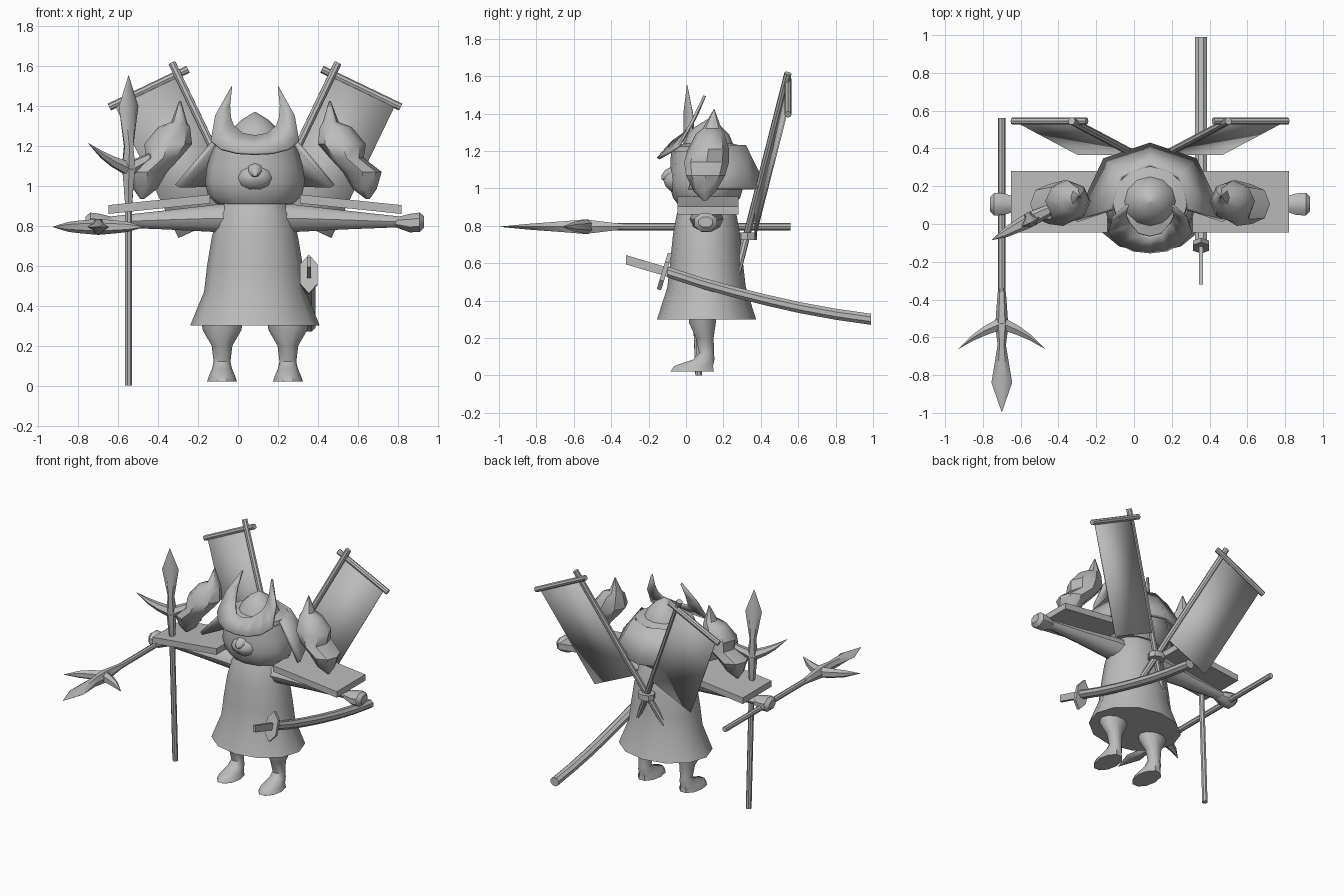
import bpy, bmesh
from math import sin, cos, pi, radians, sqrt
from mathutils import Vector, Matrix

if "Cube" in bpy.data.objects:
    bpy.data.objects.remove(bpy.data.objects["Cube"], do_unlink=True)

grey = bpy.data.materials.new("plain_grey")
grey.use_nodes = True
grey.diffuse_color = (0.5, 0.5, 0.5, 1)
grey.node_tree.nodes["Principled BSDF"].inputs["Base Color"].default_value = grey.diffuse_color

CX, CY = 0.085, 0.11   # centre of the figure
SIDES = (("left", 1), ("right", -1))
parts = []


def finish(name, bm, thick=0):
    bmesh.ops.remove_doubles(bm, verts=bm.verts, dist=0.0005)
    bmesh.ops.recalc_face_normals(bm, faces=bm.faces)
    mesh = bpy.data.meshes.new(name)
    bm.to_mesh(mesh)
    bm.free()
    mesh.materials.append(grey)
    obj = bpy.data.objects.new(name, mesh)
    bpy.context.collection.objects.link(obj)
    if thick:
        mod = obj.modifiers.new("thickness", "SOLIDIFY")
        mod.thickness, mod.offset = thick, 0
    parts.append(obj)
    return obj


def strip(bm, rows, closed=False):
    """Skin quads between neighbouring rows of vertices."""
    n = len(rows[0])
    for r, s in zip(rows, rows[1:]):
        for i in range(n if closed else n - 1):
            j = (i + 1) % n
            bm.faces.new((r[i], r[j], s[j], s[i]))


def loft(name, sections, n=10, axis="Z", phase=0.0):
    """Skin ellipses (x, y, z, half_a, half_b) set square to an axis."""
    bm = bmesh.new()
    rows = []
    for x, y, z, a, b in sections:
        a, b = max(a, 0.001), max(b, 0.001)
        row = []
        for i in range(n):
            t = phase + 2 * pi * i / n
            u, v = a * cos(t), b * sin(t)
            off = {"X": (0, u, v), "Y": (u, 0, v), "Z": (u, v, 0)}[axis]
            row.append(bm.verts.new(Vector((x, y, z)) + Vector(off)))
        rows.append(row)
    strip(bm, rows, True)
    bm.faces.new(rows[0])
    bm.faces.new(rows[-1])
    return finish(name, bm)


def rod(name, p, q, r, n=8):
    p, q = Vector(p), Vector(q)
    d = q - p
    bm = bmesh.new()
    m = Matrix.Translation((p + q) / 2) @ d.to_track_quat("Z", "Y").to_matrix().to_4x4()
    bmesh.ops.create_cone(bm, cap_ends=True, segments=n, radius1=r, radius2=r,
                          depth=d.length, matrix=m)
    return finish(name, bm)


def sheet(name, rows, thick):
    bm = bmesh.new()
    strip(bm, [[bm.verts.new(p) for p in row] for row in rows])
    return finish(name, bm, thick)


def mirrored(half):
    """Full row from a half row that starts on the centre line."""
    return ([(CX - x, y, z) for x, y, z in half[:0:-1]]
            + [(CX + x, y, z) for x, y, z in half])


# Robe with a flared hem
loft("robe", [(CX, CY, z, a, b) for z, a, b in (
    (0.30, 0.325, 0.265), (0.47, 0.255, 0.21), (0.6, 0.24, 0.195),
    (0.75, 0.215, 0.18), (0.86, 0.185, 0.16), (0.93, 0.15, 0.13))], 12)

# Head, muzzle and nose
loft("head", [(CX, CY, z, a, b) for z, a, b in (
    (0.91, 0.19, 0.15), (0.95, 0.235, 0.18), (1.02, 0.25, 0.2),
    (1.1, 0.24, 0.195), (1.2, 0.21, 0.19))], 12)
loft("muzzle", [(CX, y, 1.04, a, b) for y, a, b in (
    (-0.03, 0.1, 0.08), (-0.085, 0.08, 0.055), (-0.11, 0.045, 0.03), (-0.12, 0, 0))], 10, "Y")
loft("nose", [(CX, y, z, a, a) for y, z, a in (
    (-0.06, 1.08, 0.045), (-0.11, 1.07, 0.03), (-0.13, 1.06, 0.012))], 8, "Y")

# Helmet dome, neck guard and horned crest
loft("helmet", [(CX, 0.12, z, a, b) for z, a, b in (
    (1.15, 0.215, 0.2), (1.225, 0.2, 0.185), (1.24, 0.135, 0.13),
    (1.29, 0.11, 0.11), (1.33, 0.07, 0.07), (1.37, 0.005, 0.005))], 12)
sheet("neck_guard", [
    mirrored([(0, 0.31, 1.225), (0.15, 0.25, 1.225), (0.2, 0.08, 1.225)]),
    mirrored([(0, 0.42, 1.0), (0.24, 0.34, 1.0), (0.39, 0.015, 1.0)])], 0.025)
sheet("horned_crest", [
    mirrored([(0, -0.15, 1.16), (0.09, -0.14, 1.165), (0.17, -0.1, 1.185),
              (0.22, -0.04, 1.225), (0.2, 0.03, 1.35), (0.12, 0.1, 1.495)]),
    mirrored([(0, -0.07, 1.25), (0.06, -0.055, 1.26), (0.105, 0.0, 1.3),
              (0.12, 0.03, 1.34), (0.125, 0.06, 1.4), (0.115, 0.1, 1.495)])], 0.015)

for side, s in SIDES:
    # Arms and hands
    loft(side + "_arm", [(CX + s * d, CY, z, a, b) for d, z, a, b in (
        (0.05, 0.83, 0.1, 0.085), (0.2, 0.838, 0.085, 0.072),
        (0.45, 0.83, 0.06, 0.05), (0.73, 0.82, 0.04, 0.028))], 10, "X")
    loft(side + "_hand", [(CX + s * d, 0.105, z, a, b) for d, z, a, b in (
        (0.7, 0.818, 0.035, 0.025), (0.775, 0.814, 0.062, 0.05),
        (0.825, 0.818, 0.065, 0.053), (0.848, 0.82, 0.04, 0.03))], 8, "X", pi / 8)

    # Legs and feet
    loft(side + "_leg", [(CX + s * 0.165, y, z, a, b) for y, z, a, b in (
        (0.09, 0.36, 0.105, 0.08), (0.088, 0.28, 0.098, 0.075), (0.1, 0.2, 0.052, 0.05),
        (0.11, 0.12, 0.042, 0.042), (0.095, 0.085, 0.05, 0.06),
        (0.04, 0.05, 0.065, 0.11), (0.033, 0.02, 0.075, 0.122))], 10)

    # Sloping shoulder plates
    loft(side + "_shoulder_plate", [
        (CX + s * d, 0.118, z, 0.163 * sqrt(2), 0.022 * sqrt(2))
        for d, z in ((0.225, 0.935), (0.735, 0.882))], 4, "X", pi / 4)

    # Flame ornaments on the shoulders: near edge, far edge, height, depth
    loft(side + "_flame", [
        (CX + s * ((p + q) / 2 - CX), y, z, (q - p) / 2, d) for p, q, y, z, d in (
            (0.64, 0.66, 0.1, 0.935, 0.01), (0.575, 0.695, 0.1, 0.985, 0.06),
            (0.525, 0.72, 0.105, 1.07, 0.105), (0.46, 0.63, 0.11, 1.14, 0.12),
            (0.4, 0.64, 0.12, 1.21, 0.11), (0.41, 0.57, 0.13, 1.295, 0.075),
            (0.425, 0.505, 0.14, 1.32, 0.05), (0.455, 0.465, 0.15, 1.425, 0))], 8)

    # Back banners: pole, crossbar and cloth
    def at(x, y, z):
        return Vector((CX + s * (x - CX), y, z))
    fall = Vector((s * -0.48, -0.2545, -1))
    top = at(0.5, 0.545, 1.615)
    rod(side + "_banner_pole", top, top + fall * 1.12, 0.02)
    rod(side + "_banner_bar", at(0.42, 0.545, 1.585), at(0.815, 0.545, 1.395), 0.019)
    corners = [at(0.475, 0.54, 1.555), at(0.79, 0.54, 1.41)]
    sheet(side + "_banner_cloth", [corners, [c + fall * 0.67 for c in corners]], 0.008)

# Clip holding the crossed poles
loft("pole_clip", [(CX, 0.33, z, 0.06, 0.05) for z in (0.725, 0.765)], 8)

# Sword: sheath, hand guard and grip
SX = 0.355
loft("sheath", [(SX, y, z, 0.035, 0.032) for y, z in (
    (-0.1, 0.553), (0.08, 0.495), (0.26, 0.445), (0.44, 0.4),
    (0.61, 0.362), (0.8, 0.327), (0.99, 0.3))], 8, "Y", pi / 8)
loft("sword_grip", [(SX, y, z, 0.014, 0.035) for y, z in (
    (-0.32, 0.618), (-0.1, 0.553))], 4, "Y", pi / 4)
guard = loft("sword_guard", [(0, y, 0, 0.05, 0.102) for y in (-0.012, 0.012)], 6, "Y", pi / 2)
guard.location = (SX, -0.115, 0.556)
guard.rotation_euler.x = radians(-17)


def spear(name, matrix):
    """Three-pointed spear standing along its local z."""
    pieces = [
        rod(name + "_shaft", (0, 0, 0), (0, 0, 1.0), 0.019),
        loft(name + "_blade", [(0, 0, z, a, b) for z, a, b in (
            (0.9, 0.019, 0.019), (0.95, 0.024, 0.024), (1.1, 0.035, 0.045),
            (1.2, 0.022, 0.035), (1.4, 0.055, 0.018), (1.555, 0, 0))], 6)]
    for side, s in SIDES:
        pieces.append(loft(name + "_" + side + "_prong", [
            (s * x, 0, z, a, b) for x, z, a, b in (
                (0, 1.085, 0.04, 0.04), (0.09, 1.125, 0.032, 0.03),
                (0.15, 1.16, 0.025, 0.02), (0.228, 1.22, 0, 0))], 6, "X"))
        pieces[-1].data.transform(Matrix.Identity(4))
    for p in pieces:
        p.data.transform(matrix)


# One spear stands upright, the other is held forward in the right hand
spear("standing_spear", Matrix.Translation((-0.548, 0.068, 0))
      @ Matrix.Rotation(radians(2.3), 4, "X") @ Matrix.Rotation(radians(27), 4, "Z"))
spear("held_spear", Matrix.Translation((-0.7, 0.56, 0.795)) @ Matrix.Rotation(radians(90), 4, "X"))

bpy.ops.object.select_all(action="DESELECT")
for obj in parts:
    obj.select_set(True)
bpy.context.view_layer.objects.active = parts[0]
bpy.ops.object.shade_smooth_by_angle(angle=radians(40))
